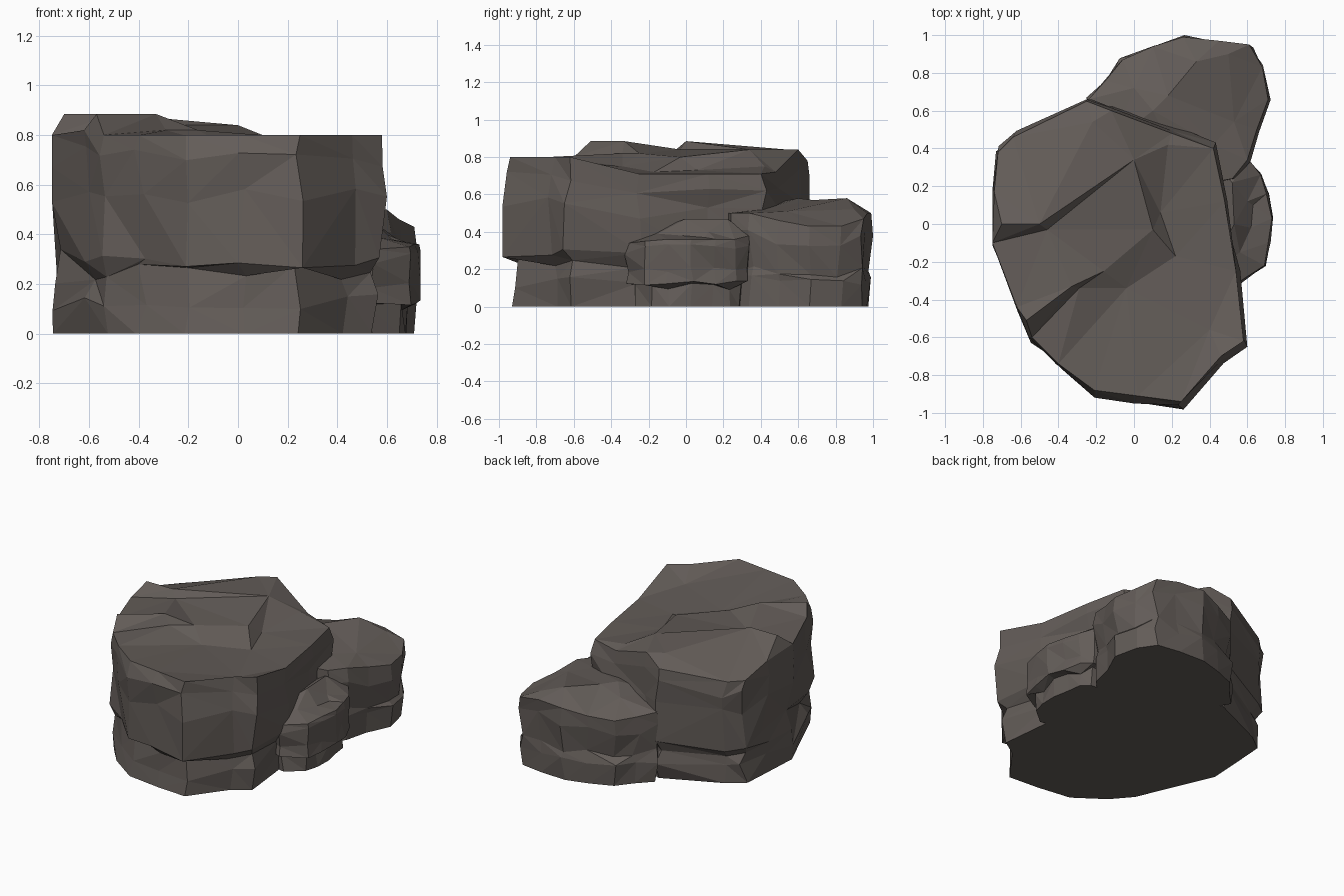
import bpy, bmesh, random
from mathutils import Vector
from mathutils.geometry import delaunay_2d_cdt

random.seed(7)
stone = bpy.data.materials.new("stone")
stone.diffuse_color = (0.125, 0.108, 0.098, 1)


def rock(name, rim, inner, rings, center, jitter, limits):
    """Faceted boulder: rim and inner points make the top, scaled rings make the sides.
    rings = (height as fraction of rim z, scale x, scale y), listed from the ground up."""
    bm = bmesh.new()
    n = len(rim)
    cx, cy = center
    (x0, x1), (y0, y1) = limits

    loops = []
    for t, sx, sy in rings:
        loop = []
        for x, y, z in rim:
            j = lambda s: random.uniform(-s, s)
            px = cx + (x - cx) * sx + j(jitter)
            py = cy + (y - cy) * sy + j(jitter)
            pz = z * t + (j(jitter * 1.6) if t > 0 else 0)
            loop.append(bm.verts.new((min(max(px, x0), x1), min(max(py, y0), y1), pz)))
        loops.append(loop)
    top = [bm.verts.new(p) for p in rim]
    loops.append(top)

    # sides with varied facet diagonals
    for a, b in zip(loops, loops[1:]):
        for i in range(n):
            k = (i + 1) % n
            q = [a[i], a[k], b[k], b[i]]
            if random.random() < 0.5:
                q = q[1:] + q[:1]
            bm.faces.new((q[0], q[1], q[2]))
            bm.faces.new((q[0], q[2], q[3]))
    bm.faces.new(list(reversed(loops[0])))

    # triangulated top
    verts = top + [bm.verts.new(p) for p in inner]
    flat = [Vector((v.co.x, v.co.y)) for v in verts]
    res = delaunay_2d_cdt(flat, [], [list(range(n))], 1, 1e-5)
    for f in res[2]:
        bm.faces.new([verts[res[3][i][0]] for i in f])

    bmesh.ops.recalc_face_normals(bm, faces=bm.faces)
    me = bpy.data.meshes.new(name)
    bm.to_mesh(me)
    bm.free()
    me.materials.append(stone)
    ob = bpy.data.objects.new(name, me)
    bpy.context.collection.objects.link(ob)
    return ob


# large main boulder with stepped top
rock("main_boulder",
     [(-0.21, -0.88, 0.80), (0.02, -0.91, 0.80), (0.25, -0.94, 0.80), (0.46, -0.70, 0.80),
      (0.58, -0.62, 0.80), (0.54, -0.25, 0.71), (0.48, 0.12, 0.71), (0.42, 0.40, 0.71),
      (0.20, 0.48, 0.72), (-0.12, 0.60, 0.84), (-0.25, 0.65, 0.78), (-0.64, 0.46, 0.72),
      (-0.72, 0.38, 0.72), (-0.74, 0.17, 0.78), (-0.75, -0.10, 0.80), (-0.62, -0.44, 0.82),
      (-0.54, -0.60, 0.80), (-0.40, -0.74, 0.80)],
     [(-0.57, -0.51, 0.885), (-0.33, -0.33, 0.885), (-0.50, 0.0, 0.885), (-0.70, 0.0, 0.885),
      (-0.46, -0.03, 0.84), (-0.29, -0.34, 0.82), (0.0, 0.34, 0.84), (-0.22, 0.54, 0.84),
      (-0.16, -0.25, 0.82), (-0.04, -0.34, 0.75), (0.10, -0.03, 0.80), (0.14, 0.06, 0.73),
      (0.18, 0.42, 0.75), (0.22, -0.17, 0.72), (0.40, -0.56, 0.73)],
     [(0, 0.97, 0.98), (0.15, 0.96, 0.98), (0.30, 0.95, 0.97), (0.38, 0.98, 1.03),
      (0.70, 1.0, 1.05), (0.88, 1.0, 1.02)],
     (-0.08, -0.12), 0.025, ((-0.75, 0.60), (-1.0, 0.66)))

# lower boulder at the back right
rock("back_boulder",
     [(-0.10, 0.45, 0.52), (0.30, 0.20, 0.50), (0.52, 0.24, 0.50), (0.60, 0.34, 0.50),
      (0.65, 0.50, 0.46), (0.71, 0.66, 0.43), (0.68, 0.83, 0.43), (0.61, 0.95, 0.47),
      (0.45, 0.97, 0.50), (0.26, 0.99, 0.50), (0.10, 0.94, 0.47), (-0.06, 0.87, 0.45),
      (-0.15, 0.76, 0.46), (-0.24, 0.66, 0.48)],
     [(0.10, 0.60, 0.58), (0.18, 0.68, 0.57), (0.33, 0.86, 0.58), (0.42, 0.42, 0.52),
      (0.53, 0.54, 0.51), (0.50, 0.90, 0.52), (0.0, 0.72, 0.54)],
     [(0, 1.0, 1.0), (0.30, 1.0, 0.99), (0.42, 0.97, 0.96), (0.78, 1.03, 1.0)],
     (0.25, 0.65), 0.016, ((-0.27, 0.745), (0.1, 1.0)))

# small overhanging rock on the right
rock("side_rock",
     [(0.40, -0.28, 0.37), (0.55, -0.31, 0.34), (0.69, -0.22, 0.35), (0.71, -0.10, 0.36),
      (0.73, 0.03, 0.36), (0.70, 0.16, 0.36), (0.67, 0.26, 0.36), (0.61, 0.34, 0.38),
      (0.40, 0.34, 0.40)],
     [(0.56, -0.15, 0.39), (0.62, -0.02, 0.38), (0.60, 0.12, 0.40), (0.53, 0.0, 0.47),
      (0.52, 0.22, 0.47), (0.63, 0.1, 0.37)],
     [(0, 0.85, 0.86), (0.30, 0.85, 0.88), (0.36, 1.02, 1.0), (0.55, 0.98, 0.98),
      (0.88, 1.03, 1.03)],
     (0.42, 0.02), 0.012, ((0.35, 0.75), (-0.33, 0.37)))
